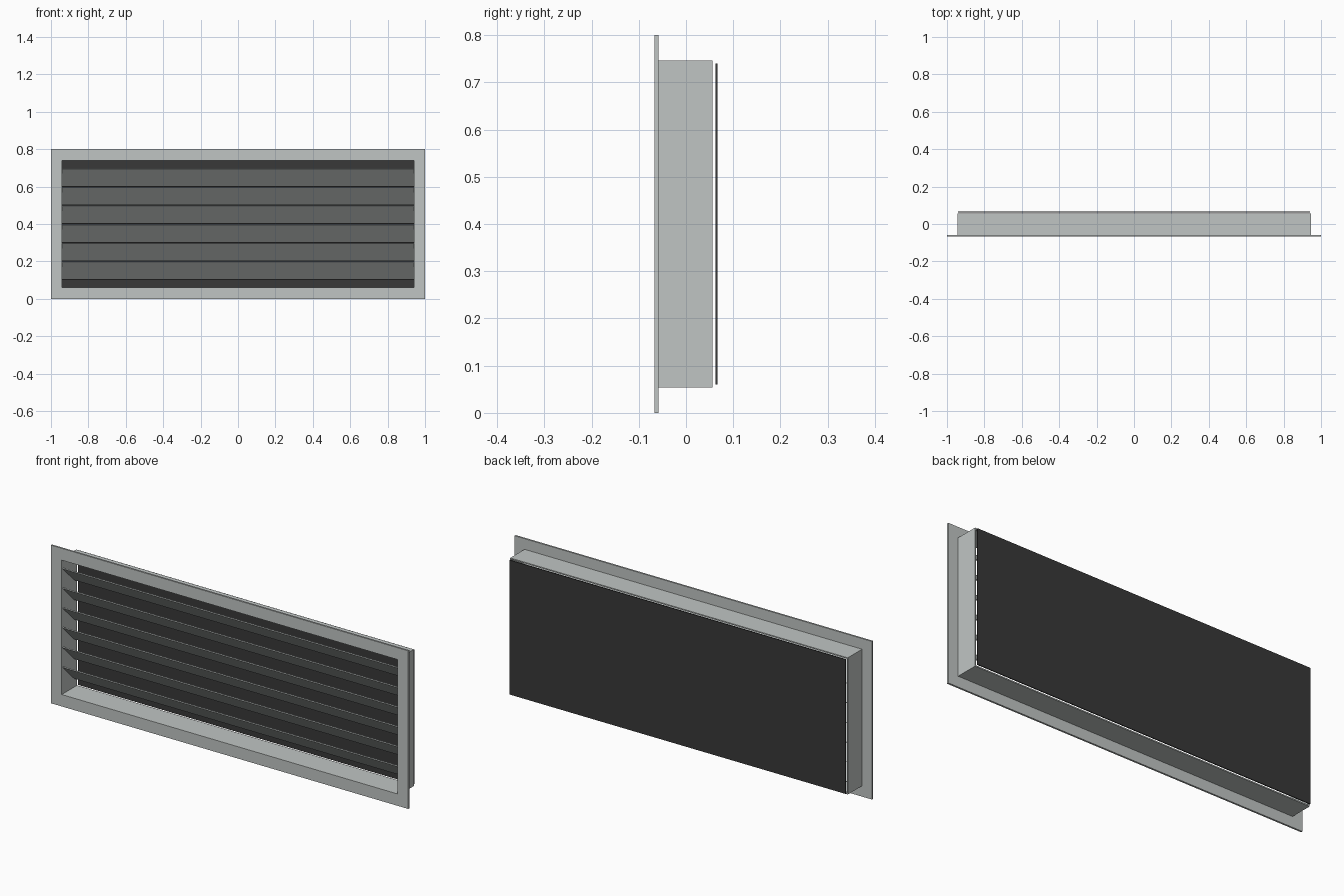
import bpy
import bmesh
import math
from mathutils import Matrix

if "Cube" in bpy.data.objects:
    bpy.data.objects.remove(bpy.data.objects["Cube"])


def material(name, rgb):
    m = bpy.data.materials.new(name)
    m.diffuse_color = (*rgb, 1)
    m.use_nodes = True
    m.node_tree.nodes["Principled BSDF"].inputs["Base Color"].default_value = m.diffuse_color
    return m


METAL = material("light grey metal", (0.53, 0.56, 0.55))
DARK = material("charcoal", (0.04, 0.04, 0.04))
MID_Z = 0.4


def finish(name, bm, mat):
    bmesh.ops.recalc_face_normals(bm, faces=bm.faces)
    mesh = bpy.data.meshes.new(name)
    bm.to_mesh(mesh)
    bm.free()
    mesh.materials.append(mat)
    obj = bpy.data.objects.new(name, mesh)
    bpy.context.collection.objects.link(obj)
    return obj


def box(name, size, loc, mat, tilt=0):
    bm = bmesh.new()
    m = (Matrix.Translation(loc) @ Matrix.Rotation(tilt, 4, 'X')
         @ Matrix.Diagonal((*size, 1)))
    bmesh.ops.create_cube(bm, size=1, matrix=m)
    return finish(name, bm, mat)


def ring(name, outer, inner, y0, y1, mat):
    """Rectangular tube along y; outer and inner are half width, half height."""
    bm = bmesh.new()
    loops = []
    for (w, h), y in ((outer, y0), (outer, y1), (inner, y1), (inner, y0)):
        loops.append([bm.verts.new((sx * w, y, MID_Z + sz * h))
                      for sx, sz in ((-1, -1), (1, -1), (1, 1), (-1, 1))])
    for i in range(4):
        a, b = loops[i], loops[(i + 1) % 4]
        for j in range(4):
            k = (j + 1) % 4
            bm.faces.new((a[j], a[k], b[k], b[j]))
    return finish(name, bm, mat)


# Front flange and the shallow duct behind it
ring("front_flange", (1.0, 0.4), (0.94, 0.34), -0.067, -0.058, METAL)
ring("duct_sleeve", (0.945, 0.346), (0.94, 0.34), -0.058, 0.056, METAL)

# Tilted louvre blades, front edge high and rear edge low
for i in range(6):
    z = MID_Z + (i - 2.5) * 0.0998
    box(f"louvre_blade_{i + 1}", (1.88, 0.13, 0.005), (0, -0.012, z),
        METAL, -math.radians(45))

# Dark backing panel, held just clear of the duct
box("back_panel", (1.88, 0.005, 0.68), (0, 0.0645, MID_Z), DARK)
